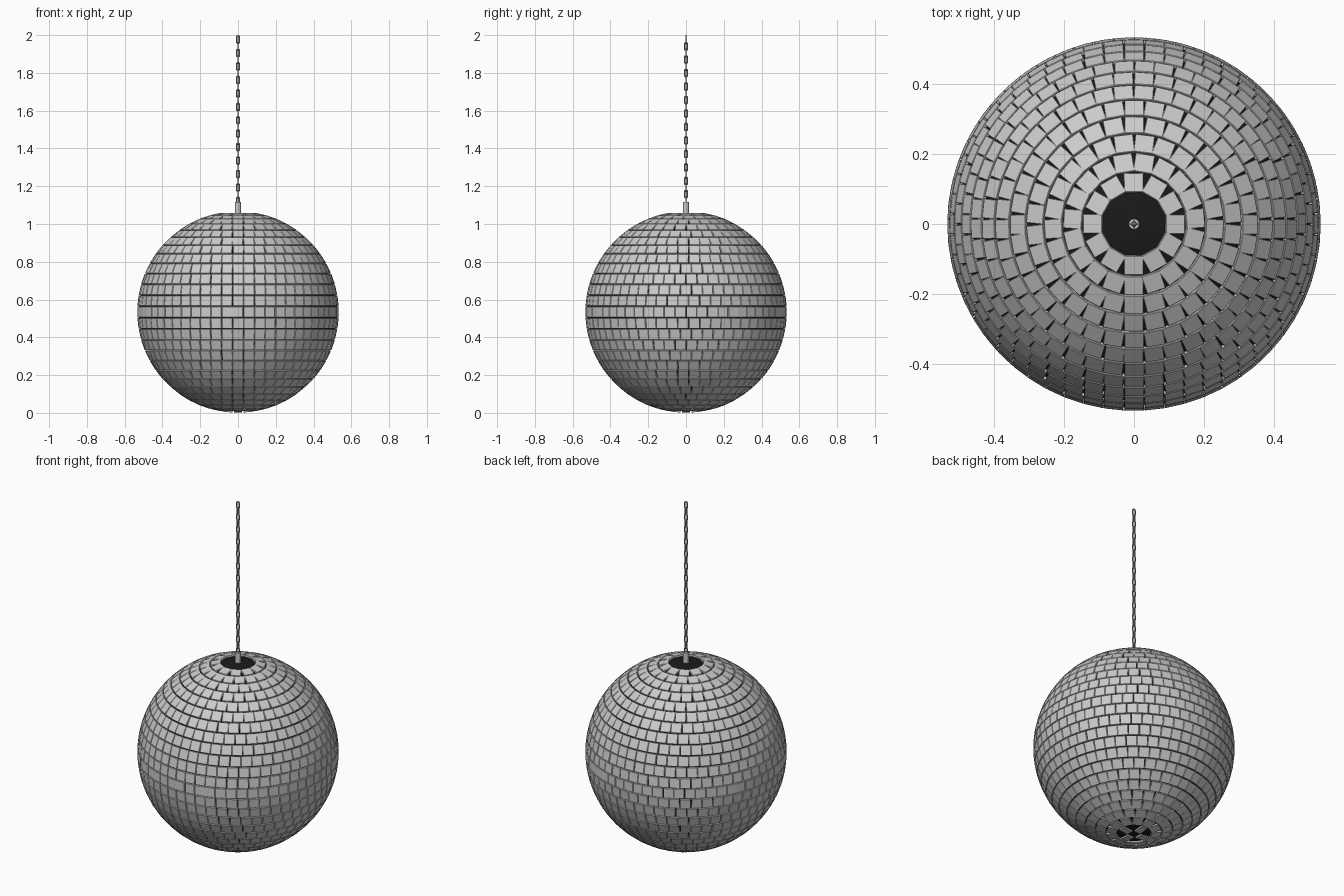
import bpy, bmesh, math, random
from mathutils import Matrix, Vector

if "Cube" in bpy.data.objects:
    bpy.data.objects.remove(bpy.data.objects["Cube"])

random.seed(4)
CZ, R = 0.534, 0.5325          # ball centre height, tile face radius
ROWS, TILE, THICK = 28, 0.056, 0.012


def material(name, colour):
    m = bpy.data.materials.new(name)
    m.diffuse_color = colour
    m.use_nodes = True
    m.node_tree.nodes["Principled BSDF"].inputs["Base Color"].default_value = m.diffuse_color
    return m


def finish(bm, name, mat=None, smooth=False):
    me = bpy.data.meshes.new(name)
    bm.to_mesh(me)
    bm.free()
    if smooth:
        me.polygons.foreach_set("use_smooth", [True] * len(me.polygons))
    ob = bpy.data.objects.new(name, me)
    bpy.context.collection.objects.link(ob)
    if mat:
        me.materials.append(mat)
    return ob


black = material("black_core", (0.01, 0.01, 0.01, 1))
steel = material("chain_steel", (0.3, 0.3, 0.34, 1))

# dark core under the tiles
bm = bmesh.new()
bmesh.ops.create_uvsphere(bm, u_segments=64, v_segments=40, radius=R - 0.008,
                          matrix=Matrix.Translation((0, 0, CZ)))
finish(bm, "ball_core", black, True)


# one flat mirror tile with chamfered face, laid on the sphere
def tile(bm, theta, phi, w, h):
    rot = Matrix.Rotation(phi, 4, 'Z') @ Matrix.Rotation(theta, 4, 'Y')
    mat = Matrix.Translation((0, 0, CZ)) @ rot @ Matrix.Translation((0, 0, R))
    c = 0.0015
    rings = []
    for inset, z in ((0, -THICK), (0, -c), (c, 0)):
        x, y = h / 2 - inset, w / 2 - inset
        rings.append([bm.verts.new(mat @ Vector(p)) for p in
                      ((-x, -y, z), (x, -y, z), (x, y, z), (-x, y, z))])
    bm.faces.new(rings[0][::-1])
    bm.faces.new(rings[2])
    for a, b in zip(rings, rings[1:]):
        for i in range(4):
            j = (i + 1) % 4
            bm.faces.new((a[i], a[j], b[j], b[i]))


# rows of tiles from the top opening down to the bottom
bm = bmesh.new()
for row in range(2, ROWS - 1):
    theta = math.pi * row / ROWS
    n = int(2 * math.pi * R * math.sin(theta) / (TILE + 0.0015))
    for k in range(n):
        jitter = random.uniform(-0.0015, 0.0015) / (R * math.sin(theta))
        tile(bm, theta, 2 * math.pi * k / n - math.pi / 2 + jitter,
             min(TILE, 2 * math.pi * R * math.sin(theta) / n - 0.001), TILE)
# cross of tiles closing the bottom
for k in range(4):
    tile(bm, math.pi * (1 - 0.95 / ROWS), k * math.pi / 2, 0.04, TILE)
finish(bm, "mirror_tiles")

# hanger stem
bm = bmesh.new()
bmesh.ops.create_cone(bm, cap_ends=True, segments=24, radius1=0.015, radius2=0.015,
                      depth=0.07, matrix=Matrix.Translation((0, 0, 1.082)))
stem = finish(bm, "hanger_stem")


# oval chain links, alternating by a quarter turn
def link(bm, z, turn, half_len=0.0235, half_w=0.0115, wire=0.0038, sides=8, arc=6):
    rc = half_w - wire
    s = half_len - half_w
    path = []
    for sign, start in ((1, 0), (-1, math.pi)):
        for i in range(arc + 1):
            a = start + math.pi * i / arc
            d = Vector((math.cos(a), 0, math.sin(a)))
            path.append((d * rc + Vector((0, 0, sign * s)), d))
    mat = Matrix.Translation((0, 0, z)) @ Matrix.Rotation(turn, 4, 'Z')
    rings = []
    for p, d in path:
        rings.append([bm.verts.new(mat @ (p + d * wire * math.cos(t)
                      + Vector((0, wire * math.sin(t), 0))))
                      for t in (2 * math.pi * j / sides for j in range(sides))])
    for i, a in enumerate(rings):
        b = rings[(i + 1) % len(rings)]
        for j in range(sides):
            m = (j + 1) % sides
            bm.faces.new((a[j], b[j], b[m], a[m]))


bm = bmesh.new()
LINKS = 25
top, low = 2.0 - 0.0235, 1.122
for i in range(LINKS):
    link(bm, low + (top - low) * i / (LINKS - 1), (i % 2) * math.pi / 2)
bmesh.ops.recalc_face_normals(bm, faces=bm.faces)
finish(bm, "hanging_chain", steel, True)
